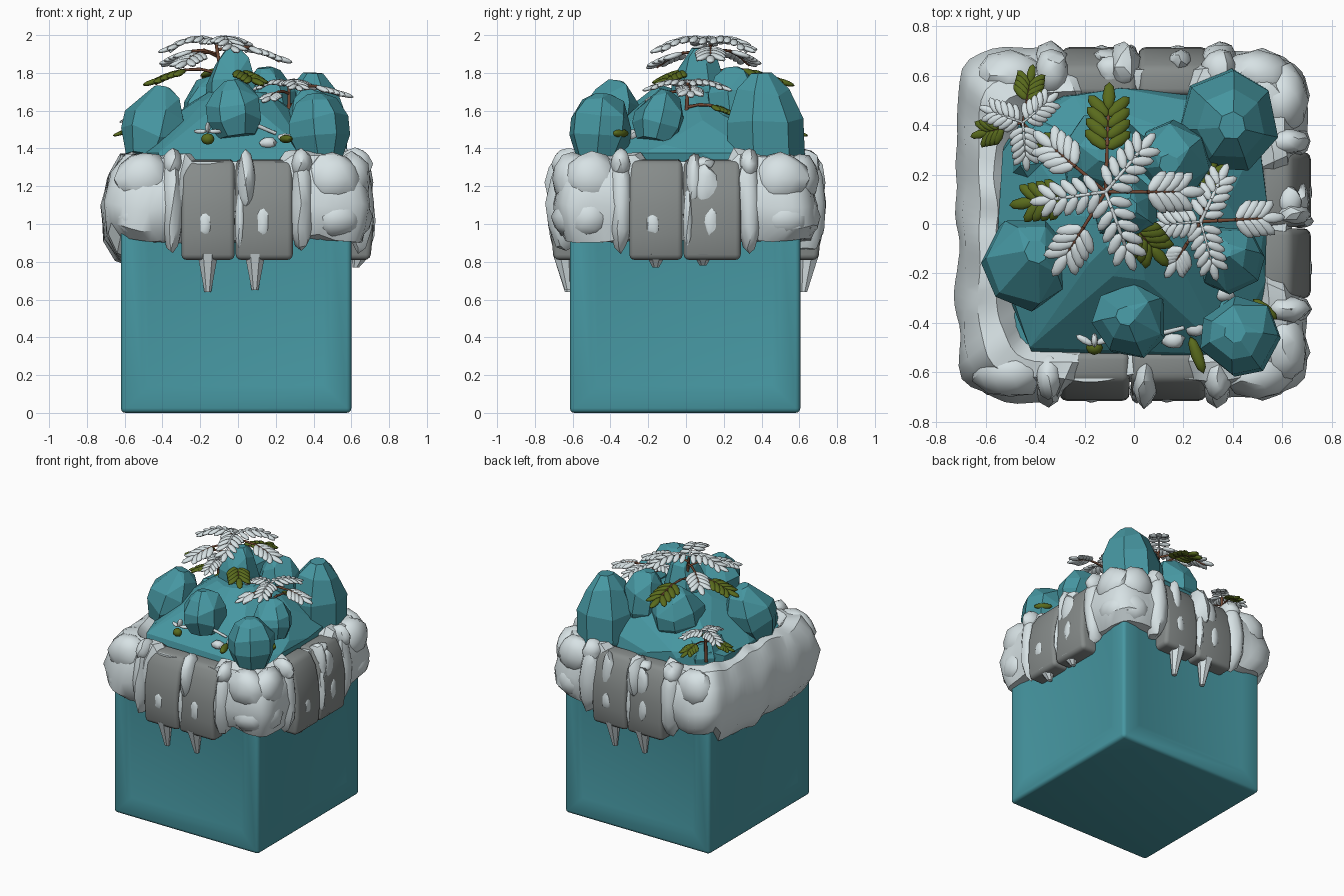
import bpy, bmesh, math, random
from mathutils import Vector, Matrix, Euler, noise

if "Cube" in bpy.data.objects:
    bpy.data.objects.remove(bpy.data.objects["Cube"])
random.seed(4)

def material(name, rgb):
    m = bpy.data.materials.new(name)
    m.diffuse_color = (*rgb, 1)
    m.use_nodes = True
    m.node_tree.nodes["Principled BSDF"].inputs["Base Color"].default_value = m.diffuse_color
    return m

TEAL = material("teal_rock", (0.062, 0.31, 0.36))
SNOW = material("snow", (0.68, 0.76, 0.78))
GREY = material("grey_stone", (0.24, 0.26, 0.255))
LEAF = material("olive_leaf", (0.10, 0.145, 0.012))
WOOD = material("brown_stem", (0.17, 0.065, 0.035))

def finish(bm, name, mats, angle=None):
    bmesh.ops.recalc_face_normals(bm, faces=bm.faces[:])
    me = bpy.data.meshes.new(name)
    bm.to_mesh(me)
    bm.free()
    for m in mats:
        me.materials.append(m)
    ob = bpy.data.objects.new(name, me)
    bpy.context.collection.objects.link(ob)
    if angle:
        bpy.ops.object.select_all(action='DESELECT')
        bpy.context.view_layer.objects.active = ob
        ob.select_set(True)
        bpy.ops.object.shade_smooth_by_angle(angle=math.radians(angle))
    return ob

# cube body with softly dished sides and rounded edges
bm = bmesh.new()
bmesh.ops.create_cube(bm, size=1, matrix=Matrix.Translation((-0.01, -0.005, 0.65)) @ Matrix.Diagonal((1.22, 1.22, 1.3, 1)))
bmesh.ops.bevel(bm, geom=bm.edges[:], offset=0.025, segments=3, affect='EDGES', profile=0.5)
sides = [f for f in bm.faces if f.calc_area() > 1 and abs(f.normal.z) < 0.1]
bmesh.ops.inset_individual(bm, faces=sides, thickness=0.12)
bmesh.ops.inset_individual(bm, faces=sides, thickness=0.05, depth=-0.01)
finish(bm, "cube_body", [TEAL], 40)

# convex faceted boulders and the mound beneath them
def hull(name, pts, merge=9):
    bm = bmesh.new()
    for p in pts:
        bm.verts.new(p)
    r = bmesh.ops.convex_hull(bm, input=bm.verts[:])
    junk = {v for v in r["geom_interior"] + r["geom_unused"] if isinstance(v, bmesh.types.BMVert)}
    bmesh.ops.delete(bm, geom=list(junk), context='VERTS')
    bmesh.ops.dissolve_limit(bm, angle_limit=math.radians(merge), verts=bm.verts[:], edges=bm.edges[:])
    return finish(bm, name, [TEAL])

def boulder(name, x, y, z0, z1, r, tilt=0.22):
    a0, n = random.random() * 6, 7
    spokes = [(a0 + math.tau * (i + random.uniform(-0.15, 0.15)) / n, random.uniform(0.96, 1.06)) for i in range(n)]
    mid = Vector((x, y, (z0 + z1) / 2))
    turn = Euler((random.choice((-1, 1)) * tilt, random.choice((-1, 1)) * tilt, 0)).to_matrix()
    pts = []
    for f, h in ((0.68, 0), (1.0, 0.28), (1.0, 0.58), (0.68, 0.85), (0.27, 1)):
        for a, k in spokes:
            q = r * f * k
            dz = random.uniform(-0.03, 0.03) * (0 < h < 1)
            pts.append(mid + turn @ Vector((q * math.cos(a), q * math.sin(a), (z1 - z0) * (h - 0.5) + dz)))
    hull(name, pts, 13)

mound = []
for z, h, n in ((1.25, 0.535, 6), (1.375, 0.53, 6), (1.42, 0.49, 5), (1.55, 0.36, 3), (1.65, 0.24, 2.5), (1.7, 0.15, 2)):
    for i in range(13):
        a = math.tau * (i + 0.5 * random.random()) / 13
        c, s = math.cos(a), math.sin(a)
        k = h * random.uniform(0.95, 1.05) / (abs(c) ** n + abs(s) ** n) ** (1 / n)
        mound.append((k * c, k * s + (0.02 if z > 1.4 else 0), z))
hull("rock_mound", mound)

for i, b in enumerate([(-0.44, -0.155, 1.34, 1.73, 0.175), (-0.015, -0.39, 1.46, 1.76, 0.148, 0.12),
                       (0.425, -0.455, 1.34, 1.69, 0.16, 0.1), (0.39, -0.14, 1.43, 1.71, 0.135),
                       (0.385, 0.41, 1.15, 1.80, 0.205, 0.04), (0.16, 0.26, 1.45, 1.83, 0.15, 0.1),
                       (-0.03, 0.06, 1.5, 1.93, 0.14, 0.03), (-0.12, 0.27, 1.42, 1.78, 0.18, 0.1),
                       (-0.34, 0.28, 1.25, 1.52, 0.18, 0.1), (0.375, -0.345, 1.45, 1.53, 0.035)]):
    boulder("boulder_%d" % (i + 1), *b)

# snow collar: lumpy rounded-square ring, thinner where the stones sit
section = [(0.58, 0.91), (0.65, 0.915), (0.70, 0.99), (0.718, 1.10), (0.685, 1.25), (0.62, 1.355), (0.55, 1.38), (0.47, 1.28)]
bm = bmesh.new()
N, rings = 120, []
for i in range(N):
    a = math.tau * i / N
    c, s = math.cos(a), math.sin(a)
    k = 1 / (abs(c) ** 9 + abs(s) ** 9) ** (1 / 9)
    d = Vector((c * k, s * k, 0))
    left = d.x < -0.9 and abs(d.y) < 0.85
    behind = not left and min(abs(d.x), abs(d.y)) < 0.44
    ring = []
    for j, (r, z) in enumerate(section):
        p = d * r
        r += 0.03 * noise.noise(Vector((p.x, p.y, z)) * 5.5) * (0 < j < 7)
        z += 0.045 * noise.noise(Vector((p.x * 6, p.y * 6, j * 0.2)))
        if not left and d.x > 0 and 1 < j < 5:
            r -= 0.015
        if behind:
            r = min(r, 0.64)
            z = min(max(z, 0.86), 1.33)
        elif left and j < 3:
            z -= 0.12 - 0.03 * j
        ring.append(bm.verts.new((d.x * r, d.y * r, z)))
    rings.append(ring)
for i in range(N):
    A, B = rings[i], rings[(i + 1) % N]
    for j in range(8):
        bm.faces.new((A[j], B[j], B[(j + 1) % 8], A[(j + 1) % 8]))
finish(bm, "snow_collar", [SNOW], 35)

def blob(bm, loc, size, rough=0.1):
    vs = bmesh.ops.create_icosphere(bm, subdivisions=2, radius=1)["verts"]
    off = Vector((random.random() * 9, 0, 0))
    for v in vs:
        q = v.co * (1 + rough * noise.noise(v.co * 1.3 + off) * 2)
        v.co = Vector(loc) + Vector(size) * q

# stones, snow ridges, patches and icicles on front, right and back
profile = [(0.52, 0.81), (0.70, 0.81), (0.715, 0.95), (0.71, 1.1), (0.68, 1.25), (0.63, 1.335), (0.52, 1.345)]
for side, turn in (("front", 0), ("right", 90), ("back", 180)):
    rot = Matrix.Rotation(math.radians(turn), 4, 'Z')
    for n, (x0, x1) in enumerate(((-0.3, -0.018), (-0.012, 0.29))):
        bm = bmesh.new()
        f = bm.faces.new([bm.verts.new((x0, -r, z)) for r, z in profile])
        e = bmesh.ops.extrude_face_region(bm, geom=[f])["geom"]
        bmesh.ops.translate(bm, vec=(x1 - x0, 0, 0), verts=[v for v in e if isinstance(v, bmesh.types.BMVert)])
        bm.normal_update()
        sharp = [q for q in bm.edges if q.calc_face_angle(0) > 0.6]
        bmesh.ops.bevel(bm, geom=sharp, offset=0.028, segments=3, affect='EDGES', profile=0.5)
        bm.transform(rot)
        finish(bm, "%s_stone_%d" % (side, n + 1), [GREY], 40)
    bm = bmesh.new()
    out = 0.08 if turn == 90 else 0.105
    wide = 1.3 if turn == 180 else 1
    for ex, ez in ((-0.345, 1.11), (0.335, 1.11)):
        blob(bm, (ex, -0.635, ez), (0.065 * wide, out, 0.27))
        blob(bm, (ex, -0.62, 1.32), (0.055 * wide, 0.09, 0.08))
    blob(bm, (0.04, -0.635, 1.22), (0.052 * wide, out, 0.17))
    blob(bm, (0.012, -0.675, 1.02), (0.03, 0.05, 0.17))
    for cx in (-0.5, 0.5):
        blob(bm, (cx, -0.6, 1.24), (0.15, 0.105, 0.14), 0.07)
        blob(bm, (cx * 1.04, -0.60, 1.04), (0.13, 0.11, 0.12), 0.07)
    blob(bm, (-0.175, -0.70, 1.0), (0.04, 0.022, 0.07), 0.15)
    blob(bm, (0.13, -0.70, 1.01), (0.04, 0.022, 0.085), 0.15)
    if turn:
        blob(bm, (0.10, -0.675, 1.2), (0.065, 0.035, 0.12), 0.12)
        blob(bm, (0.09, -0.63, 1.32), (0.06, 0.05, 0.035), 0.12)
    if turn == 180:
        blob(bm, (-0.19, -0.66, 1.2), (0.05, 0.045, 0.16), 0.12)
    # flattened icicles running back against the body
    tip = 0.77 if turn == 90 else 0.64
    for ix, iz in ((-0.16, tip), (0.09, tip + 0.01)):
        h = 0.84 - iz
        vs = bmesh.ops.create_cone(bm, segments=7, radius1=0.018, radius2=0.055, depth=h, cap_ends=True,
                                   matrix=Matrix.Translation((ix, -0.625, iz + h / 2)))["verts"]
        for v in vs:
            v.co.y -= 0.03 * (v.co.z - iz) / h
    bm.transform(rot)
    finish(bm, side + "_snow_ridges_and_icicles", [SNOW], 35)

# small snow drifts on the mound
bm = bmesh.new()
for x, y, z in ((0.36, -0.28, 1.47), (0.25, -0.42, 1.45), (0.16, -0.47, 1.43), (0.19, -0.18, 1.59)):
    blob(bm, (x, y, z), (0.045, 0.035, 0.03))
finish(bm, "mound_snow", [SNOW], 35)

# plants: fronds of paired oval leaflets; slot 0 snow, 1 olive, 2 stem
def paint(vs, idx):
    for f in {f for v in vs for f in v.link_faces}:
        f.material_index = idx

def rod(bm, a, b, r, idx):
    d = b - a
    m = Matrix.Translation((a + b) / 2) @ d.to_track_quat('Z', 'Y').to_matrix().to_4x4()
    paint(bmesh.ops.create_cone(bm, segments=6, radius1=r, radius2=r * 0.8, depth=d.length, cap_ends=True, matrix=m)["verts"], idx)

def frond(bm, base, deg, length, start, idx, stem, drop):
    a = math.radians(deg)
    d = Vector((math.cos(a), math.sin(a), 0))
    pairs = 5 if start < 0.2 else 4
    def at(t):
        return Vector(base) + d * length * t + Vector((0, 0, drop * (1.3 * t - 2 * t * t)))
    for k in range(4):
        rod(bm, at(k * 0.24), at((k + 1) * 0.24), 0.009 if length > 0.2 else 0.006, stem)
    size = 0.18 * length + 0.045
    spots = [(start + (0.78 - start) * k / (pairs - 1), s) for k in range(pairs) for s in (-1, 1)] + [(0.84, 0)]
    for t, s in spots:
        yaw = a + s * math.radians(62 - 22 * t)
        u = Vector((math.cos(yaw), math.sin(yaw), -0.3))
        m = (Matrix.Translation(at(t) + u * size * 0.5) @ Matrix.Rotation(yaw, 4, 'Z') @ Matrix.Rotation(0.3, 4, 'Y')
             @ Matrix.Diagonal((size * 0.54, size * 0.23, size * 0.14, 1)))
        paint(bmesh.ops.create_uvsphere(bm, u_segments=8, v_segments=6, radius=1, matrix=m)["verts"], idx)

def plant(name, root, crown, drop, fronds):
    bm = bmesh.new()
    rod(bm, Vector(root), Vector(crown), 0.012, 2)
    for deg, length, start, dz, idx, stem in fronds:
        frond(bm, Vector(crown) + Vector((0, 0, dz)), deg, length, start, idx, stem, drop)
    finish(bm, name, [SNOW, LEAF, WOOD], 60)

plant("tall_plant", (-0.06, 0.1, 1.6), (-0.115, 0.13, 1.95), 0.1,
      [(50, 0.26, 0.12, 0.02, 0, 0), (-70, 0.29, 0.12, 0.02, 0, 0), (188, 0.26, 0.12, 0.02, 0, 0),
       (140, 0.33, 0.5, -0.05, 0, 2), (0, 0.35, 0.5, -0.03, 0, 2), (-122, 0.35, 0.5, -0.06, 0, 2),
       (88, 0.39, 0.45, -0.15, 1, 2), (188, 0.34, 0.5, -0.15, 1, 2), (-50, 0.34, 0.55, -0.15, 1, 2)])
plant("middle_plant", (0.27, 0.0, 1.5), (0.27, 0.01, 1.75), 0.06,
      [(65, 0.21, 0.12, 0, 0, 0), (-75, 0.20, 0.12, 0, 0, 0), (185, 0.16, 0.12, 0, 0, 0),
       (3, 0.29, 0.5, -0.03, 0, 2), (-122, 0.22, 0.6, -0.06, 0, 2), (78, 0.24, 0.55, -0.13, 1, 2)])
plant("small_plant", (-0.45, 0.40, 1.35), (-0.45, 0.41, 1.58), 0.06,
      [(40, 0.14, 0.15, 0, 0, 0), (160, 0.14, 0.15, 0, 0, 0), (-85, 0.15, 0.15, 0, 0, 0),
       (80, 0.19, 0.5, -0.07, 1, 2), (195, 0.17, 0.5, -0.07, 1, 2), (-45, 0.17, 0.5, -0.07, 1, 2)])

# small sprouts between the boulders
bm = bmesh.new()
for loc, yaw, size, idx in (((-0.16, -0.50, 1.45), 90, (0.03, 0.035, 0.03), 1), ((-0.20, -0.47, 1.49), 150, (0.04, 0.015, 0.012), 0),
                            ((-0.12, -0.47, 1.49), 20, (0.04, 0.015, 0.012), 0), ((-0.16, -0.47, 1.51), 90, (0.03, 0.014, 0.03), 0),
                            ((0.255, -0.53, 1.45), 110, (0.08, 0.025, 0.022), 1), ((0.53, -0.345, 1.48), -40, (0.065, 0.022, 0.022), 1)):
    m = Matrix.Translation(loc) @ Matrix.Rotation(math.radians(yaw), 4, 'Z') @ Matrix.Diagonal((*size, 1))
    paint(bmesh.ops.create_uvsphere(bm, u_segments=8, v_segments=6, radius=1, matrix=m)["verts"], idx)
rod(bm, Vector((0.08, -0.45, 1.53)), Vector((0.2, -0.42, 1.48)), 0.012, 0)
finish(bm, "sprouts", [SNOW, LEAF, WOOD], 60)
